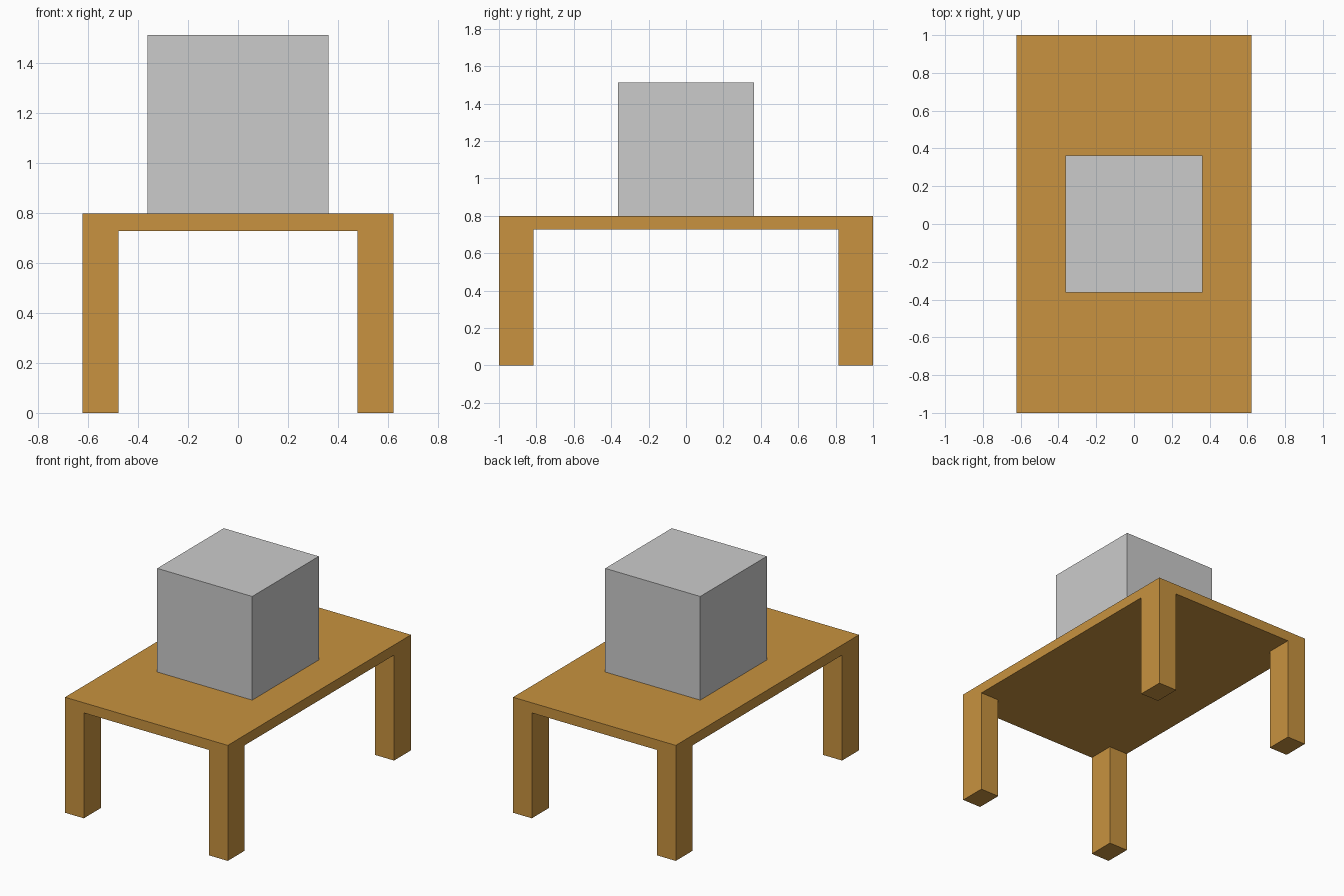
import bpy, bmesh

if "Cube" in bpy.data.objects:
    bpy.data.objects.remove(bpy.data.objects["Cube"])

HALF_X, HALF_Y = 0.622, 1.0
LEG_X, LEG_Y = 0.478, 0.815      # inner faces of the legs
UNDER_Z, TOP_Z = 0.728, 0.798


def finish(name, bm):
    bmesh.ops.recalc_face_normals(bm, faces=bm.faces[:])
    mesh = bpy.data.meshes.new(name)
    bm.to_mesh(mesh)
    bm.free()
    obj = bpy.data.objects.new(name, mesh)
    bpy.context.collection.objects.link(obj)
    return obj


def extrude(bm, faces, dz):
    new = bmesh.ops.extrude_face_region(bm, geom=faces)["geom"]
    verts = [v for v in new if isinstance(v, bmesh.types.BMVert)]
    bmesh.ops.translate(bm, verts=verts, vec=(0, 0, dz))


# Table: 3x3 underside grid, raised into a slab, corner cells pulled down as legs
bm = bmesh.new()
xs = (-HALF_X, -LEG_X, LEG_X, HALF_X)
ys = (-HALF_Y, -LEG_Y, LEG_Y, HALF_Y)
grid = [[bm.verts.new((x, y, UNDER_Z)) for y in ys] for x in xs]
for i in range(3):
    for j in range(3):
        bm.faces.new((grid[i][j], grid[i][j + 1], grid[i + 1][j + 1], grid[i + 1][j]))
extrude(bm, bm.faces[:], TOP_Z - UNDER_Z)
corners = []
for f in bm.faces:
    c = f.calc_center_median()
    if abs(c.z - UNDER_Z) < 1e-4 and abs(c.x) > LEG_X and abs(c.y) > LEG_Y:
        corners.append(f)
extrude(bm, corners, -UNDER_Z)
table = finish("table", bm)

wood = bpy.data.materials.new("wood")
wood.diffuse_color = (0.58, 0.29, 0.05, 1)
wood.use_nodes = True
wood.node_tree.nodes["Principled BSDF"].inputs["Base Color"].default_value = wood.diffuse_color
table.data.materials.append(wood)

# Block resting on the table top, sunk in very slightly
SIDE = 0.726
bm = bmesh.new()
bmesh.ops.create_cube(bm, size=SIDE)
block = finish("block", bm)
block.location.z = 1.514 - SIDE / 2
